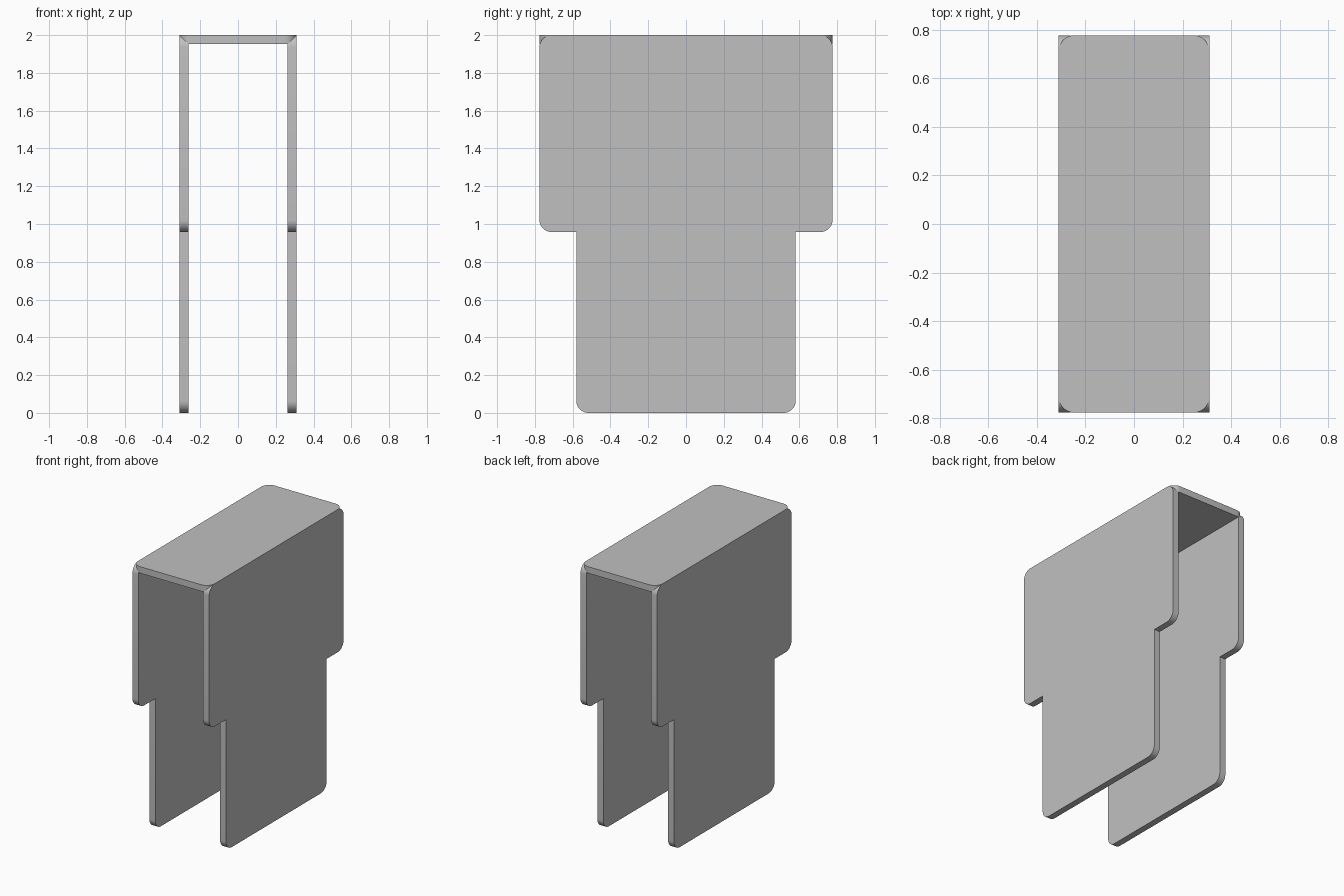
import bpy, bmesh, math
from mathutils import Vector

HALF_X, HALF_Y, HEIGHT = 0.31, 0.776, 2.0
LEG_Y, STEP_Z = 0.581, 0.957
THICK, RADIUS, SEGMENTS = 0.048, 0.065, 10

if "Cube" in bpy.data.objects:
    bpy.data.objects.remove(bpy.data.objects["Cube"], do_unlink=True)

grey = bpy.data.materials.new("plain_grey")
grey.use_nodes = True
GREY = (0.53, 0.53, 0.53, 1)
grey.diffuse_color = GREY
grey.node_tree.nodes["Principled BSDF"].inputs["Base Color"].default_value = GREY


def rounded(corners):
    """Outline from (u, v, is_round) corners, listed in order."""
    points = []
    for i, (u, v, is_round) in enumerate(corners):
        here = Vector((u, v))
        if not is_round:
            points.append(here)
            continue
        before = (Vector(corners[i - 1][:2]) - here).normalized() * RADIUS
        after = (Vector(corners[(i + 1) % len(corners)][:2]) - here).normalized() * RADIUS
        for s in range(SEGMENTS + 1):
            a = math.pi / 2 * s / SEGMENTS
            points.append(here + before * (1 - math.sin(a)) + after * (1 - math.cos(a)))
    return points


def plate(name, outline, place, depth, mitres):
    """Extrude an outline and trim it with mitre planes (point, outward normal)."""
    bm = bmesh.new()
    face = bm.faces.new([bm.verts.new(place(*p)) for p in outline])
    new = bmesh.ops.extrude_face_region(bm, geom=[face], use_keep_orig=True)["geom"]
    moved = [g for g in new if isinstance(g, bmesh.types.BMVert)]
    bmesh.ops.translate(bm, verts=moved, vec=depth)
    for point, normal in mitres:
        bmesh.ops.bisect_plane(bm, geom=bm.verts[:] + bm.edges[:] + bm.faces[:], dist=1e-5,
                               plane_co=point, plane_no=normal, clear_outer=True)
        rim = [e for e in bm.edges if e.is_boundary]
        bmesh.ops.holes_fill(bm, edges=rim, sides=0)
    bmesh.ops.recalc_face_normals(bm, faces=bm.faces)
    mesh = bpy.data.meshes.new(name)
    bm.to_mesh(mesh)
    bm.free()
    mesh.materials.append(grey)
    obj = bpy.data.objects.new(name, mesh)
    bpy.context.collection.objects.link(obj)
    bpy.ops.object.select_all(action="DESELECT")
    obj.select_set(True)
    bpy.context.view_layer.objects.active = obj
    bpy.ops.object.shade_smooth_by_angle(angle=math.radians(30))


# Stepped side plates, mitred along the top
half = [(LEG_Y, 0, True), (LEG_Y, STEP_Z, False),
        (HALF_Y, STEP_Z, True), (HALF_Y, HEIGHT, True)]
side_outline = rounded(half + [(-y, z, r) for y, z, r in reversed(half)])
for name, s in (("left_side", 1), ("right_side", -1)):
    plate(name, side_outline, lambda y, z: (s * HALF_X, y, z), (-s * THICK, 0, 0),
          [((s * HALF_X, 0, HEIGHT), (-s, 0, 1))])

# Top plate, mitred along both long edges
top_outline = rounded([(HALF_X, -HALF_Y, True), (HALF_X, HALF_Y, True),
                       (-HALF_X, HALF_Y, True), (-HALF_X, -HALF_Y, True)])
plate("top", top_outline, lambda x, y: (x, y, HEIGHT), (0, 0, -THICK),
      [((s * HALF_X, 0, HEIGHT), (s, 0, -1)) for s in (1, -1)])
